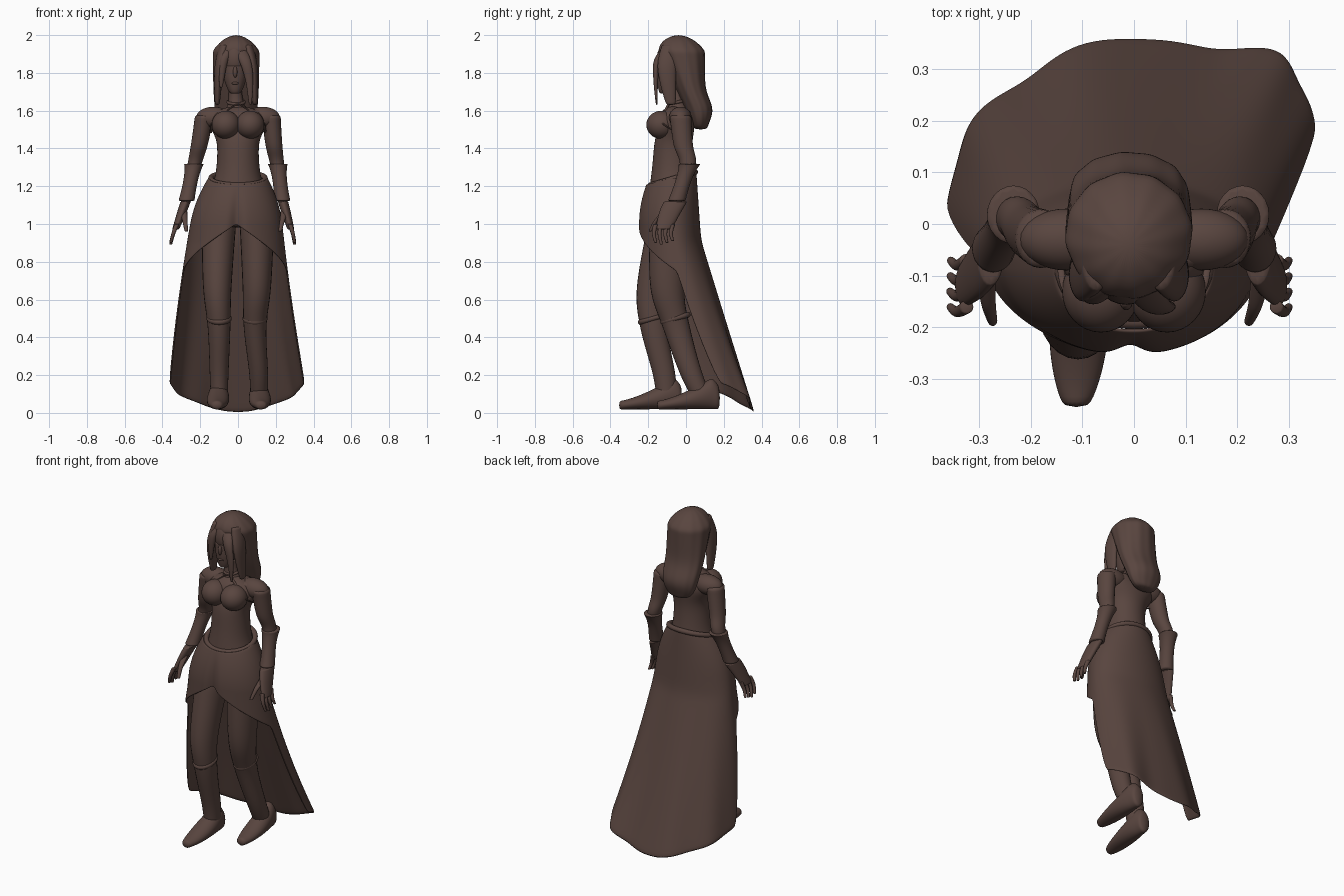
import bpy
import bmesh
from math import sin, cos, pi, exp, sqrt
from mathutils import Vector

if "Cube" in bpy.data.objects:
    bpy.data.objects.remove(bpy.data.objects["Cube"])

BROWN = (.1, .06, .05, 1)
brown = bpy.data.materials.new("dark_brown")
brown.use_nodes = True
brown.diffuse_color = BROWN
brown.node_tree.nodes["Principled BSDF"].inputs["Base Color"].default_value = BROWN


def finish(name, bm, thickness=0):
    """Turn a bmesh into a smooth, subdivided object."""
    bmesh.ops.recalc_face_normals(bm, faces=bm.faces)
    mesh = bpy.data.meshes.new(name)
    bm.to_mesh(mesh)
    bm.free()
    mesh.materials.append(brown)
    mesh.shade_smooth()
    part = bpy.data.objects.new(name, mesh)
    bpy.context.collection.objects.link(part)
    if thickness:
        solidify = part.modifiers.new("thickness", "SOLIDIFY")
        solidify.thickness = thickness
        solidify.offset = 0
    part.modifiers.new("smooth", "SUBSURF")


def bridge(bm, lower, upper):
    count = len(lower)
    for i in range(count):
        j = (i + 1) % count
        bm.faces.new((lower[i], lower[j], upper[j], upper[i]))


def loft(name, section, steps=16, sides=16, ripple=0, along_y=False):
    """Closed tube; section(t) gives the centre and the two radii at t."""
    bm = bmesh.new()
    loops = []
    for step in range(steps + 1):
        centre, wide, deep = section(step / steps)
        loop = []
        for i in range(sides):
            angle = 2 * pi * i / sides
            swell = 1 + ripple * sin(angle * sides / 4)
            across, other = wide * swell * cos(angle), deep * swell * sin(angle)
            offset = (across, 0, other) if along_y else (across, other, 0)
            loop.append(bm.verts.new(centre + Vector(offset)))
        loops.append(loop)
    for lower, upper in zip(loops, loops[1:]):
        bridge(bm, lower, upper)
    bm.faces.new(loops[0])
    bm.faces.new(loops[-1])
    finish(name, bm)


def spline(points, t):
    """Smooth path through the points."""
    last = len(points) - 1
    i = min(int(t * last), last - 1)
    u = t * last - i
    a, b, c, d = (points[min(max(k, 0), last)] for k in range(i - 1, i + 3))
    return b + u / 2 * (c - a + u * (2 * a - 5 * b + 4 * c - d + u * (3 * (b - c) + d - a)))


def limb(name, points, start, end, bulge=0, depth=1, sides=12):
    """Tapered tube along a smooth path."""
    points = [Vector(p) for p in points]

    def section(t):
        radius = start + (end - start) * t + bulge * sin(pi * t)
        return spline(points, t), radius, radius * depth
    loft(name, section, sides=sides)


def ball(name, centre, size):
    bm = bmesh.new()
    bmesh.ops.create_uvsphere(bm, u_segments=16, v_segments=12, radius=1)
    bmesh.ops.scale(bm, vec=size, verts=bm.verts)
    bmesh.ops.translate(bm, vec=centre, verts=bm.verts)
    finish(name, bm)


def hoop(name, centre, wide, deep, tilt, radius):
    """Tilted elliptical band."""
    bm = bmesh.new()
    loops = []
    for i in range(32):
        angle = pi * i / 16
        out = Vector((cos(angle), sin(angle), 0))
        middle = Vector(centre) + Vector((wide * out.x, deep * out.y, tilt * out.y))
        loops.append([bm.verts.new(middle + radius * (out * cos(k * pi / 4) + Vector((0, 0, sin(k * pi / 4)))))
                      for k in range(8)])
    for i, loop in enumerate(loops):
        bridge(bm, loop, loops[(i + 1) % len(loops)])
    finish(name, bm)


def bump(x, centre, width):
    return exp(-((x - centre) / width) ** 2)


# Torso: waist column swelling into hips and shoulders
def torso(t):
    z = .98 + .63 * t
    wide = .11 + .06 * bump(z, 1.56, .08) + .09 * bump(z, 1.02, .17)
    deep = .1 - .035 * bump(z, 1.6, .07) + .03 * bump(z, 1.1, .2)
    return Vector((0, .035 * bump(z, 1.58, .1) - .07, z)), wide, deep


loft("torso", torso, steps=28, sides=20)
ball("upper_chest", (0, -.06, 1.54), (.15, .095, .085))
limb("neck", [(0, -.035, 1.57), (-.01, -.045, 1.63), (-.015, -.05, 1.72)], .1, .036, -.02)
hoop("collar", (-.01, -.045, 1.645), .043, .043, .01, .009)
hoop("belt", (0, -.07, 1.24), .145, .12, .035, .016)

# Head with small facial relief
ball("skull", (-.015, -.06, 1.87), (.08, .1, .11))
limb("jaw", [(-.015, -.075, 1.84), (-.015, -.09, 1.76), (-.015, -.11, 1.69)], .075, .025, .01, 1.1)
ball("nose", (-.015, -.153, 1.805), (.012, .014, .03))
ball("lips", (-.015, -.145, 1.745), (.02, .012, .008))


# Hair: long mass thinning behind the face, then loose locks
def hair(t):
    dome = min(1, sqrt((t + .005) / .17))
    front = dome * (.23 * t - .145)
    back = dome * (.14 + .04 * bump(t, .8, .17))
    wide = .123 * dome * (1 - .15 * t ** 3 - .4 * t ** 12)
    return Vector((-.01, (front + back) / 2 - .04, 2 - t / 2)), wide, (back - front) / 2


loft("hair", hair, steps=24, sides=48, ripple=.015)
limb("long_fringe", [(-.01, -.08, 1.96), (.035, -.15, 1.87), (.06, -.16, 1.76), (.065, -.155, 1.63)],
     .04, .006, .005, .6)
limb("short_fringe", [(-.03, -.08, 1.96), (-.075, -.135, 1.87), (-.09, -.135, 1.72)], .035, .006, .005, .8)

# Parts on both sides; the right arm swings further out
legs = {"left": [(.1, -.08, 1.05), (.1, -.1, .67), (.09, -.05, .45), (.11, .03, .2), (.11, .1, .05)],
        "right": [(-.1, -.08, 1.05), (-.11, -.17, .67), (-.1, -.17, .45), (-.1, -.115, .2), (-.1, -.1, .05)]}
for side, s in (("left", 1), ("right", -1)):
    def place(*points):
        swing = .08 if s < 0 else 0
        return [(s * (x + swing * (1.6 - z)), y, z) for x, y, z in points]

    limb(side + "_curtain", [(s * .06 - .01, -.07, 1.95), (s * .09 - .01, -.1, 1.82), (s * .1 - .01, -.08, 1.63)],
         .03, .012, .005, 2)
    ball(side + "_bust", (s * .064, -.13, 1.525), (.078, .083, .075))
    limb(side + "_halter_edge", [(0, -.09, 1.64), (s * .06, -.11, 1.6), (s * .13, -.13, 1.54), (s * .145, -.04, 1.48)],
         .007, .007)

    # Arm, bracer and hand
    ball(side + "_shoulder", (s * .13, -.03, 1.563), (.095, .062, .058))
    limb(side + "_arm", place((.175, -.03, 1.58), (.19, -.015, 1.42), (.21, .01, 1.3), (.24, -.06, 1.1)),
         .053, .026, .003, 1.15)
    limb(side + "_bracer", place((.21, .02, 1.32), (.22, -.01, 1.24), (.235, -.05, 1.12)), .056, .045, -.01, 1.1)
    limb(side + "_palm", place((.238, -.055, 1.12), (.255, -.085, 1.06), (.28, -.12, .97)), .028, .018, .003, 2.3)
    limb(side + "_thumb", place((.245, -.1, 1.07), (.235, -.155, 1.02), (.222, -.19, .96)), .02, .009)
    for i in range(4):
        y = .03 * i - .16
        limb(f"{side}_finger_{i + 1}", place((.275, y, 1), (.29, y - .01, .95), (.3, y, .89 + .01 * abs(i - 1))),
             .015, .008, sides=8)

    # Leg, boot cuff and foot
    limb(side + "_leg", legs[side], .1, .045, -.01, 1.2)
    x, y, z = legs[side][2]
    hoop(side + "_boot_cuff", (x, y - .005, z + .05), .053, .066, .02, .016)
    x, y, z = legs[side][-1]

    def foot(t):
        height = .045 + .15 * (1 - t) ** 1.4 * min(1, .5 + 4 * t)
        wide = .06 * sqrt(sin(pi * (.1 + .85 * t)))
        return Vector((x + s * .012 * t, y + .08 - .335 * t, .018 + height / 2)), wide, height / 2
    loft(side + "_foot", foot, along_y=True)


# Skirt: short divided apron in front, long flared train behind
def skirt(angle, v):
    u = abs(angle)
    top = 1.25 - .04 * cos(u)
    drop = min(1, max(0, (u - 1.5) / .2))
    hem = (1 - .17 * u) * (1 - drop) + .11 * (pi - u) * drop
    z = top + (hem - top) * v
    flare = max(0, 1 - z / .9)
    over_hip = max(0, z - 1) ** 2
    power = 1 - .35 * flare
    side_y = max(-.07, .06 - .13 * z)
    back_y = max(.35 - .3 * z, .14 - .07 * z)
    edge_y = back_y if u > pi / 2 else over_hip - .25
    sideways, forward = sin(u) ** power, abs(cos(u)) ** power
    crease = 1 - .14 * v * bump(u, 0, .13)
    fold = 1 + .04 * flare * sin(8 * angle + 1) * max(0, -cos(u))
    x = (.38 - .14 * z - .9 * over_hip) * sideways * fold * (1 if angle > 0 else -1)
    y = side_y + (edge_y - side_y) * forward * crease * fold + .25 * x * flare * sideways
    return x - .016 * sin(pi * min(1, z / 1.25)), y, z


bm = bmesh.new()
COLUMNS, ROWS = 112, 26
rows = [[bm.verts.new(skirt(2 * pi * (i + .5) / COLUMNS - pi, j / ROWS)) for i in range(COLUMNS)]
        for j in range(ROWS + 1)]
for lower, upper in zip(rows, rows[1:]):
    bridge(bm, lower, upper)
finish("skirt", bm, .008)
